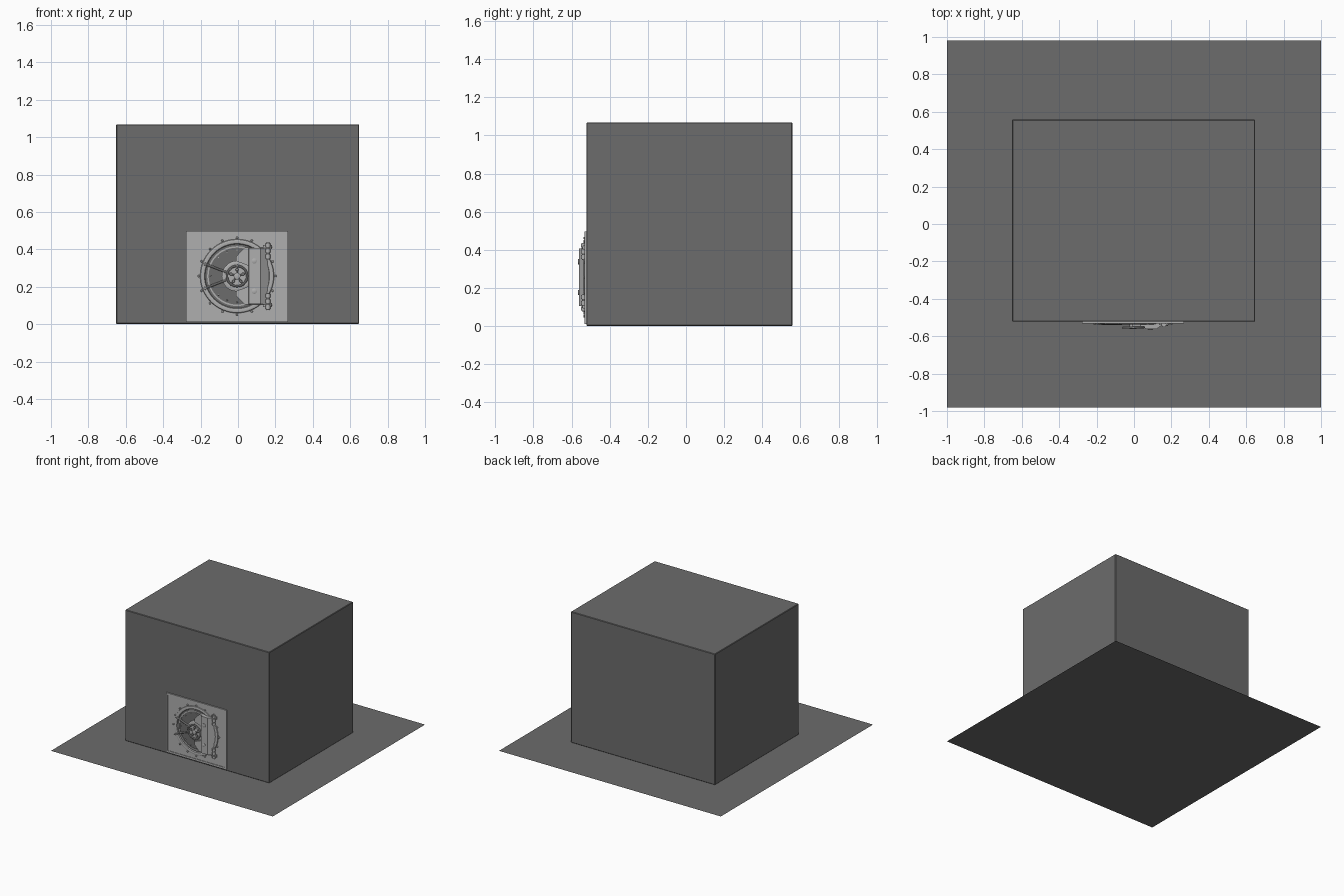
import bpy, bmesh, math
from mathutils import Vector

if "Cube" in bpy.data.objects:
    bpy.data.objects.remove(bpy.data.objects["Cube"])

CX, CZ, WALL = -0.005, 0.257, -0.522   # door centre and wall front


def material(name, v):
    m = bpy.data.materials.new(name)
    m.diffuse_color = (v, v, v, 1)
    m.use_nodes = True
    m.node_tree.nodes["Principled BSDF"].inputs["Base Color"].default_value = m.diffuse_color
    return m


DARK = material("dark_grey", 0.15)
LIGHT = material("light_grey", 0.43)


def finish(name, bm, mat, smooth=False):
    bmesh.ops.recalc_face_normals(bm, faces=bm.faces)
    me = bpy.data.meshes.new(name)
    bm.to_mesh(me)
    bm.free()
    ob = bpy.data.objects.new(name, me)
    bpy.context.collection.objects.link(ob)
    me.materials.append(mat)
    if smooth:
        bpy.context.view_layer.objects.active = ob
        ob.select_set(True)
        bpy.ops.object.shade_smooth_by_angle(angle=math.radians(35))
        ob.select_set(False)
    return ob


def box(name, lo, hi, mat=LIGHT, bevel=0):
    bm = bmesh.new()
    bmesh.ops.create_cube(bm, size=1)
    for v in bm.verts:
        v.co = Vector([(a + b) / 2 + c * (b - a) for a, b, c in zip(lo, hi, v.co)])
    if bevel:
        bmesh.ops.bevel(bm, geom=bm.edges[:], offset=bevel, segments=1, affect='EDGES')
    return finish(name, bm, mat)


def lathe(name, profile, x=CX, z=CZ, n=48, closed=False, mat=LIGHT):
    """Turn (radius, y) points about an axis along y."""
    bm = bmesh.new()
    rings = []
    for i in range(n):
        a = 2 * math.pi * i / n
        rings.append([bm.verts.new((x + r * math.cos(a), y, z + r * math.sin(a)))
                      for r, y in profile])
    k = len(profile)
    for i in range(n):
        p, q = rings[i], rings[(i + 1) % n]
        for j in range(k if closed else k - 1):
            m = (j + 1) % k
            bm.faces.new((p[j], p[m], q[m], q[j]))
    bmesh.ops.remove_doubles(bm, verts=bm.verts, dist=1e-6)
    return finish(name, bm, mat, True)


def knob(name, x, z, r, y0, y1, n=12):
    return lathe(name, [(0, y0), (r, y0), (r, y1 + .002), (r * .7, y1), (0, y1)], x, z, n)


def rod(name, a, b, r, n=10):
    a, b = Vector(a), Vector(b)
    bm = bmesh.new()
    bmesh.ops.create_cone(bm, cap_ends=True, segments=n, radius1=r, radius2=r,
                          depth=(b - a).length)
    rot = (b - a).to_track_quat('Z', 'Y')
    for v in bm.verts:
        v.co = rot @ v.co + (a + b) / 2
    return finish(name, bm, LIGHT, True)


# floor and vault room
bm = bmesh.new()
bmesh.ops.create_grid(bm, x_segments=1, y_segments=1, size=1)
for v in bm.verts:
    v.co.y *= 0.98
finish("floor", bm, DARK)
box("vault_room", (-.652, WALL, 0.001), (.648, .558, 1.068), DARK, .004)

# square door frame: plate with a round opening, raised border strips
plate = box("frame_plate", (-.278, -.528, .012), (.267, WALL + .001, .497))
cutter = lathe("opening_cutter", [(0, -.6), (.18, -.6), (.18, -.45), (0, -.45)])
cutter.hide_render = True
cutter.hide_set(True)
mod = plate.modifiers.new("opening", 'BOOLEAN')
mod.object, mod.solver = cutter, 'EXACT'
for nm, lo, hi in (("left", (-.278, .012), (-.262, .497)), ("right", (.251, .012), (.267, .497)),
                   ("bottom", (-.262, .012), (.251, .028)), ("top", (-.262, .481), (.251, .497))):
    box("frame_border_" + nm, (lo[0], -.532, lo[1]), (hi[0], -.527, hi[1]))

# round door: outer ring, dark face, stepped inner ring
lathe("door_ring", [(.198, -.527), (.195, -.534), (.186, -.537), (.174, -.534), (.170, -.523)],
      n=64, closed=True)
lathe("door_face", [(0, -.525), (.172, -.525), (.172, -.52), (0, -.52)], mat=DARK)
lathe("door_inner_ring", [(.160, -.524), (.160, -.529), (.152, -.529), (.152, -.524)], closed=True)

# bolts around the ring and inside the door
for i in range(16):
    a = math.tau * i / 16
    c, s = math.cos(a), math.sin(a)
    knob("ring_bolt", CX + .205 * c, CZ + .205 * s, .0065, -.526, -.537, 8)
    knob("door_rivet", CX + .140 * c, CZ + .140 * s, .004, -.524, -.530, 6)

# locking bars running from the hub to the left
for s in (1, -1):
    rod("locking_bar", (CX - .06, -.534, CZ + .022 * s), (CX - .175, -.534, CZ + .066 * s), .006)
    knob("bar_end", CX - .171, CZ + .065 * s, .009, -.526, -.541)

# hub and hand wheel
lathe("hub_base", [(0, -.524), (.082, -.524), (.082, -.534), (.070, -.537),
                   (.070, -.533), (0, -.533)])
lathe("wheel_rim", [(.054 + .006 * math.cos(t * math.tau / 8),
                     -.554 + .006 * math.sin(t * math.tau / 8)) for t in range(8)], closed=True)
knob("wheel_hub", CX, CZ, .018, -.53, -.562, 20)
for i in range(5):
    a = math.tau * i / 5 + math.pi / 2
    c, s = math.cos(a), math.sin(a)
    rod("wheel_spoke", (CX + .012 * c, -.554, CZ + .012 * s),
        (CX + .062 * c, -.554, CZ + .062 * s), .004)
    knob("wheel_grip", CX + .034 * c, CZ + .034 * s, .008, -.547, -.559, 10)

# hinge plate: C-shaped outline around the wheel, raised sloping spine
def prism(name, outline, y0, front, y1):
    bm = bmesh.new()
    back = [bm.verts.new((x, y0, z)) for x, z in outline]
    fr = [bm.verts.new((x, y1, z)) for x, z in front]
    bm.faces.new(back)
    bm.faces.new(fr[::-1])
    for i in range(len(back)):
        j = (i + 1) % len(back)
        bm.faces.new((back[i], back[j], fr[j], fr[i]))
    return finish(name, bm, LIGHT)


for s, nm in ((1, "upper"), (-1, "lower")):
    o = [(-.010, .080), (-.010, .105), (.035, .152), (.066, .152), (.066, .045), (.045, .060)]
    o = [(x, CZ + s * z) for x, z in o]
    prism("hinge_arm_" + nm, o, -.526, o, -.549)
back = [(.055, CZ - .152), (.170, CZ - .152), (.170, CZ + .152), (.055, CZ + .152)]
front = [(.058, CZ - .150), (.120, CZ - .150), (.120, CZ + .150), (.058, CZ + .150)]
prism("hinge_spine", back, -.526, front, -.562)
for s in (1, -1):
    knob("hinge_bolt", .087, CZ + .081 * s, .014, -.558, -.567, 16)
    # hinge knuckles, pin and wall bracket
    z = CZ + .135 * s
    rod("hinge_pin", (.160, -.538, z - .045), (.160, -.538, z + .045), .008)
    for d in (-.030, 0, .030):
        rod("hinge_knuckle", (.160, -.538, z + d - .010), (.160, -.538, z + d + .010), .013, 12)
    box("hinge_bracket", (.135, -.540, z + s * .02 - .010), (.182, -.526, z + s * .02 + .010))
    knob("bracket_bolt", .176, z + s * .02, .006, -.538, -.545, 8)
